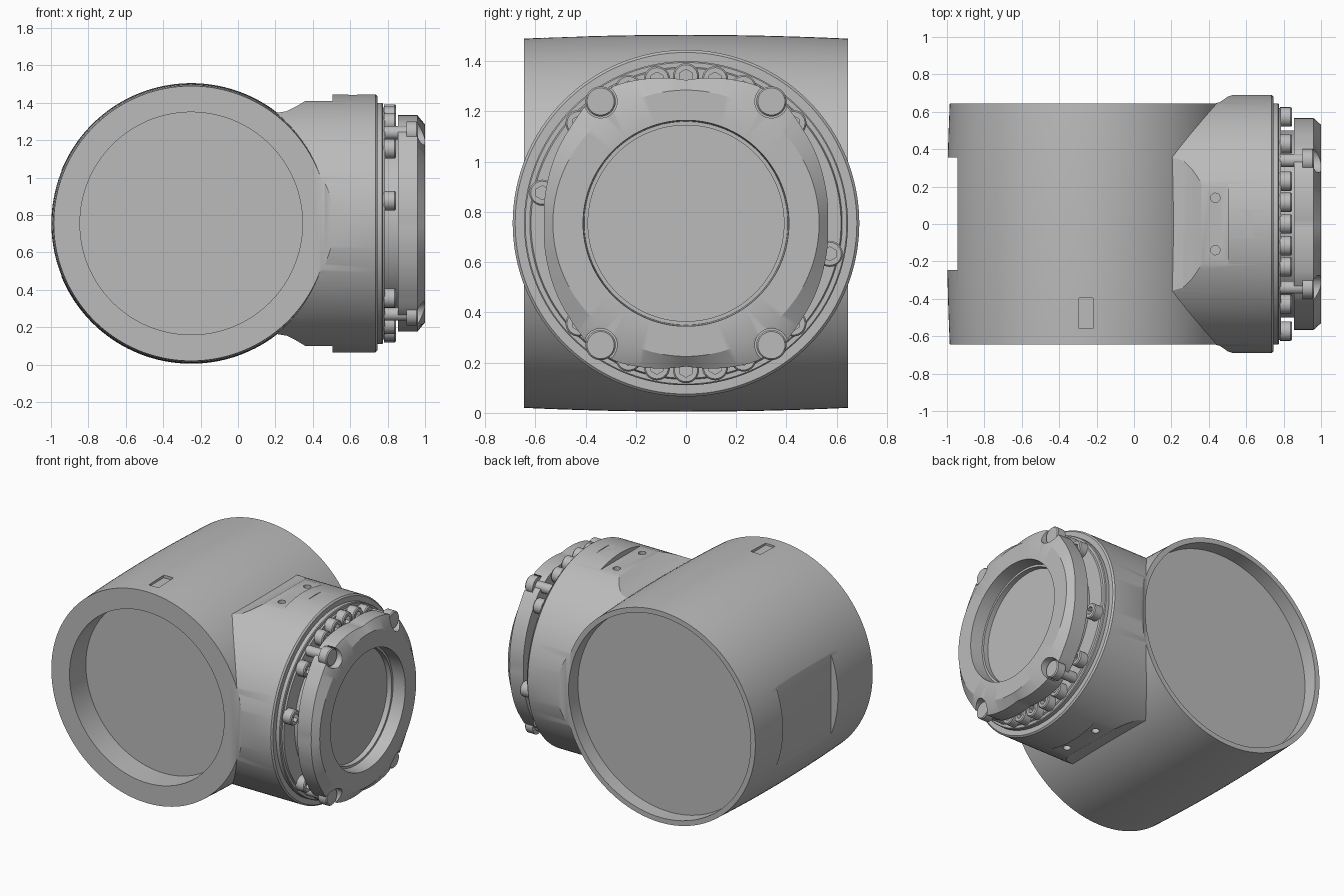
import bpy, bmesh
from math import sin, cos, pi, radians, degrees, atan2
from mathutils import Vector

if "Cube" in bpy.data.objects:
    bpy.data.objects.remove(bpy.data.objects["Cube"])

ZC = 0.755          # height of both pipe axes
MX = -0.25          # x of the main pipe axis

metal = bpy.data.materials.new("grey metal")
metal.use_nodes = True
metal.diffuse_color = (0.5, 0.5, 0.5, 1)
metal.node_tree.nodes["Principled BSDF"].inputs["Base Color"].default_value = (0.5, 0.5, 0.5, 1)


def place(axis, u, v, h):
    return Vector({"x": (h, u, v), "y": (u, h, v), "z": (u, v, h)}[axis])


def skin(name, rings, axis, at):
    """Bridge equal-length rings of (u, v, h) points and close both ends."""
    bm = bmesh.new()
    loops = [[bm.verts.new(place(axis, *p)) for p in ring] for ring in rings]
    n = len(loops[0])
    for a, b in zip(loops, loops[1:]):
        for i in range(n):
            j = (i + 1) % n
            bm.faces.new((a[i], a[j], b[j], b[i]))
    bm.faces.new(loops[0])
    bm.faces.new(loops[-1])
    bmesh.ops.recalc_face_normals(bm, faces=bm.faces)
    mesh = bpy.data.meshes.new(name)
    bm.to_mesh(mesh)
    bm.free()
    mesh.materials.append(metal)
    obj = bpy.data.objects.new(name, mesh)
    obj.location = at
    bpy.context.collection.objects.link(obj)
    return obj


def lathe(name, profile, axis, at, n=128):
    """Turn (position, radius) pairs; a radius may be a function of the angle."""
    rings = []
    for h, r in profile:
        f = r if callable(r) else (lambda a, r=r: r)
        angles = [2 * pi * i / n for i in range(n)]
        rings.append([(f(a) * sin(a), f(a) * cos(a), h) for a in angles])
    return skin(name, rings, axis, at)


def prism(name, points, axis, at, lo, hi):
    return skin(name, [[(u, v, h) for u, v in points] for h in (lo, hi)], axis, at)


def box(name, x0, x1, y0, y1, z0, z1):
    return prism(name, [(x0, y0), (x1, y0), (x1, y1), (x0, y1)], "z", (0, 0, 0), z0, z1)


def combine(obj, other, op="DIFFERENCE"):
    other.hide_render = True
    mod = obj.modifiers.new("cut", "BOOLEAN")
    mod.operation, mod.solver, mod.object = op, "EXACT", other
    bpy.context.view_layer.objects.active = obj
    bpy.ops.object.modifier_apply(modifier=mod.name)
    bpy.data.objects.remove(other)


def smooth(obj):
    bpy.ops.object.select_all(action="DESELECT")
    obj.select_set(True)
    bpy.context.view_layer.objects.active = obj
    bpy.ops.object.shade_smooth_by_angle(angle=radians(28))


# Main pipe, slightly barrelled
steps = [i / 6 for i in range(-6, 7)]
body = lathe("pipe_body", [(0.645 * t, 0.75 - 0.015 * t * t) for t in steps],
             "y", (MX, 0, ZC), 160)

# Side branch with stepped flange and neck
branch = lathe("branch", [(0, 0.69), (0.735, 0.69), (0.745, 0.68), (0.745, 0.645),
                          (0.77, 0.645), (0.775, 0.64), (0.775, 0.622), (0.785, 0.617),
                          (0.785, 0.5), (0.86, 0.5)], "x", (0, 0, ZC), 160)
flat = [(-0.1, 0.46), (0.2, 0.59), (0.26, 0.6), (0.31, 0.625), (0.36, 0.655),
        (0.505, 0.655), (0.505, 0.9), (-0.1, 0.9)]
cheek = [(-0.1, 0.643), (0.43, 0.643), (0.46, 0.652), (0.5, 0.68), (0.53, 0.691),
         (0.53, 0.9), (-0.1, 0.9)]
for s in (1, -1):
    combine(branch, prism("flat_cutter", [(x, s * z) for x, z in flat], "y", (0, 0, ZC), -1, 1))
    combine(branch, prism("cheek_cutter", [(x, s * y) for x, y in cheek], "z", (0, 0, ZC), -1, 1))
    for y in (-0.14, 0.14):
        combine(branch, lathe("pin_cutter", [(s * 0.62, 0.025), (s * 0.8, 0.025)],
                              "z", (0.435, y, ZC), 24))
combine(branch, box("mark_cutter", 0.59, 0.635, -0.2, 0.2, ZC + 0.686, 1.6))
combine(body, branch, "UNION")

# Recesses at both pipe ends, side flat and top notch
combine(body, lathe("front_cutter", [(-0.7, 0.595), (-0.465, 0.595)], "y", (MX, 0, ZC)))
combine(body, lathe("back_cutter", [(0.545, 0.7), (0.66, 0.7)], "y", (MX, 0, ZC)))
combine(body, box("side_cutter", -1.2, -0.943, -0.245, 0.355, 0.3, 1.2))
combine(body, box("notch_cutter", -0.295, -0.22, -0.56, -0.395, 1.48, 1.7))
smooth(body)

# End cap with four bulged corners and a stepped sight recess
corners = [(0, 0.57), (27, 0.617), (41, 0.615), (48.5, 0.6), (73, 0.576), (90, 0.565)]


def cap_edge(a):
    d = degrees(atan2(abs(sin(a)), abs(cos(a))))
    for (d0, r0), (d1, r1) in zip(corners, corners[1:]):
        if d <= d1 + 0.001:
            return r0 + (r1 - r0) * (d - d0) / (d1 - d0)
    return corners[-1][1]


cap = lathe("end_cap", [(0.855, cap_edge), (0.96, cap_edge), (1.0, 0.53), (1.0, 0.41),
                        (0.91, 0.405), (0.91, 0.39), (0.875, 0.39)], "x", (0, 0, ZC), 144)
spots = [(y, z) for y in (-0.34, 0.34) for z in (-0.485, 0.485)]
for y, z in spots:
    combine(cap, lathe("seat_cutter", [(0.9, 0.066), (1.1, 0.066)], "x", (0, y, ZC + z), 32))
smooth(cap)

# Corner cap screws
for y, z in spots:
    smooth(lathe("cap_screw", [(0.78, 0.035), (0.9, 0.035), (0.9, 0.06), (0.955, 0.06),
                               (0.962, 0.054)], "x", (0, y, ZC + z), 32))


# Flange bolts with hex sockets
def hexagon(a):
    return 0.028 * cos(pi / 6) / cos(a % (pi / 3) - pi / 6)


half_ring = [-47, -23, -11.4, 0, 11.4, 23, 47, 102]
for deg in half_ring + [d + 180 for d in half_ring]:
    a = radians(deg)
    smooth(lathe("flange_bolt", [(0.78, 0.052), (0.838, 0.052), (0.845, 0.046),
                                 (0.845, hexagon), (0.815, hexagon)],
                 "x", (0, 0.585 * sin(a), ZC + 0.585 * cos(a)), 24))
